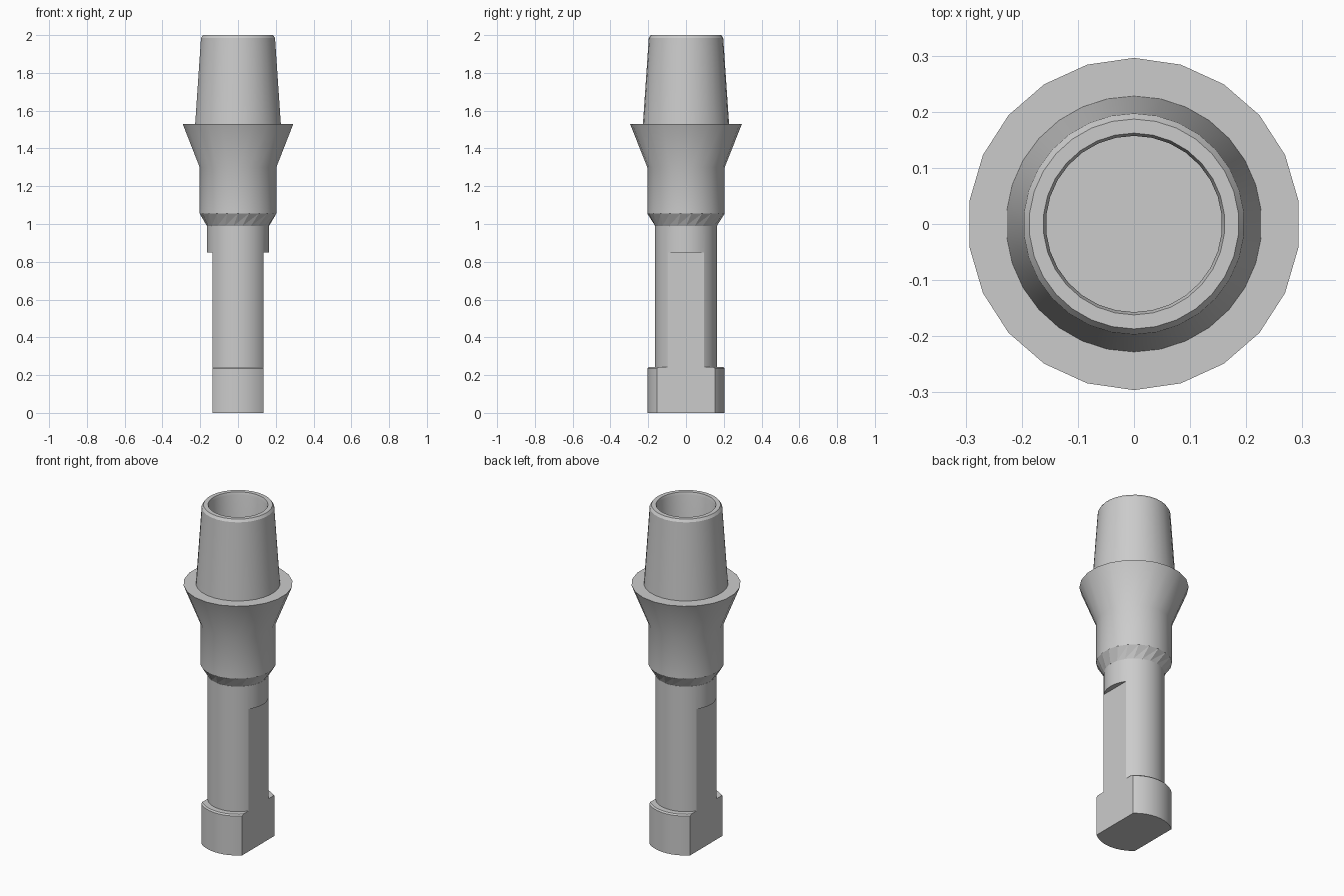
import bpy
import bmesh
from math import cos, sin, pi

cube = bpy.data.objects.get("Cube")
if cube:
    bpy.data.objects.remove(cube, do_unlink=True)

steel = bpy.data.materials.new("brushed grey metal")
steel.use_nodes = True
grey = (0.6, 0.6, 0.6, 1)
steel.diffuse_color = grey
steel.node_tree.nodes["Principled BSDF"].inputs["Base Color"].default_value = grey


def lathe(name, rings, sides, cap_start=False, cap_end=False):
    """Turn rings of (radius, height, twist in steps) about the z axis."""
    bm = bmesh.new()
    loops = []
    for r, z, twist in rings:
        angles = [pi / 2 + 2 * pi * (i + twist) / sides for i in range(sides)]
        loops.append([bm.verts.new((r * cos(a), r * sin(a), z)) for a in angles])
    for n in range(len(rings) - 1):
        low, high = loops[n], loops[n + 1]
        twisted = rings[n][2] != rings[n + 1][2]
        for i in range(sides):
            j = (i + 1) % sides
            if twisted:  # zigzag band of triangles
                bm.faces.new((low[i], low[j], high[j]))
                bm.faces.new((low[i], high[j], high[i]))
            else:
                bm.faces.new((low[i], low[j], high[j], high[i]))
    if cap_start:
        bm.faces.new(loops[0][::-1])
    if cap_end:
        bm.faces.new(loops[-1])
    mesh = bpy.data.meshes.new(name)
    bm.to_mesh(mesh)
    bm.free()
    mesh.materials.append(steel)
    obj = bpy.data.objects.new(name, mesh)
    bpy.context.collection.objects.link(obj)
    return obj


def activate(obj):
    bpy.ops.object.select_all(action='DESELECT')
    obj.select_set(True)
    bpy.context.view_layer.objects.active = obj


def smooth(obj):
    activate(obj)
    bpy.ops.object.shade_smooth_by_angle(angle=pi / 6.5)


# Tapered hollow post with chamfered rim and bore
post = lathe("tapered_post", [
    (0.228, 1.53, 0), (0.197, 1.985, 0), (0.187, 2.0, 0),
    (0.162, 2.0, 0), (0.157, 1.985, 0), (0.157, 1.1, 0)], 30, cap_end=True)
smooth(post)

# Flared collar with flat shoulder and faceted lower band
collar = lathe("flared_collar", [
    (0.165, 0.99, -0.5), (0.205, 1.055, 0), (0.205, 1.3, 0),
    (0.296, 1.53, 0), (0.226, 1.53, 0)], 22)
smooth(collar)
for face in collar.data.polygons:
    if face.center.z < 1.05:
        face.use_smooth = False

# Round stem on a wider foot
stem = lathe("stem_and_foot", [
    (0.205, 0, -0.5), (0.205, 0.235, -0.5), (0.198, 0.243, -0.5),
    (0.165, 0.243, -0.5), (0.165, 0.99, -0.5)], 44, True, True)

# Two parallel flats milled into the stem and foot
for side in (-1, 1):
    bpy.ops.mesh.primitive_cube_add(size=1, location=(side * 0.335, 0, 0.35))
    cutter = bpy.context.object
    cutter.name = "flat_cutter"
    cutter.scale = (0.4, 1, 1)
    cutter.hide_render = True
    cutter.data.materials.append(steel)
    activate(stem)
    cut = stem.modifiers.new("flat", 'BOOLEAN')
    cut.operation = 'DIFFERENCE'
    cut.solver = 'EXACT'
    cut.object = cutter
    bpy.ops.object.modifier_apply(modifier=cut.name)
    bpy.data.objects.remove(cutter, do_unlink=True)
smooth(stem)
